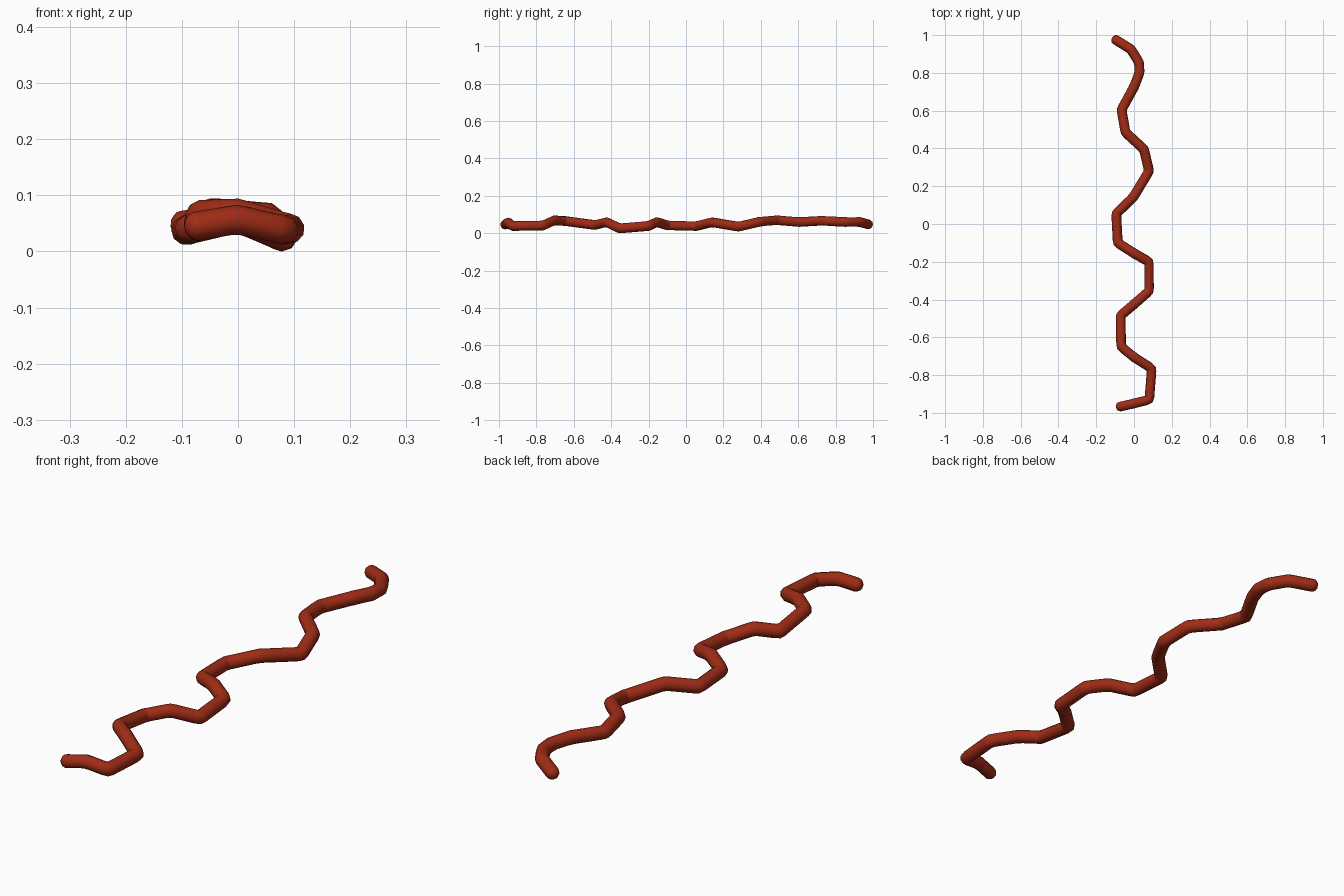
import bpy
from mathutils import Vector

if "Cube" in bpy.data.objects:
    bpy.data.objects.remove(bpy.data.objects["Cube"])

R = 0.026

# centreline of the wavy body, back to front
PATH = [(-.097, .975, .052), (-.016, .925, .065), (.027, .855, .064), (.029, .80, .067),
        (0, .725, .071), (-.066, .605, .064), (-.045, .485, .074), (.053, .395, .066),
        (.08, .28, .039), (-.005, .14, .063), (-.094, .055, .042), (-.086, -.1, .046),
        (0, -.155, .064), (.079, -.2, .043), (.08, -.355, .03), (0, -.425, .064),
        (-.071, -.485, .048), (-.068, -.65, .07), (0, -.705, .073), (.094, -.765, .045),
        (.081, -.93, .043), (0, -.95, .062), (-.073, -.967, .05)]
pts = [Vector(p) for p in PATH]

# chamfer every bend, then round both ends with shrinking rings
d0 = (pts[0] - pts[1]).normalized()
d1 = (pts[-1] - pts[-2]).normalized()
CAP = [(0, 1), (.3, .93), (.6, .72), (.8, .4), (.82, 0)]
rings = [(pts[0] + d0 * R * t, r) for t, r in reversed(CAP)]
for a, b, c in zip(pts, pts[1:], pts[2:]):
    u, v = (a - b).normalized(), (c - b).normalized()
    rings += [(b + u * .016, 1), (b + (u + v) * .003, 1.03), (b + v * .016, 1)]
rings += [(pts[-1] + d1 * R * t, r) for t, r in CAP]

# tube swept along the path
curve = bpy.data.curves.new("wavy_body", 'CURVE')
curve.dimensions = '3D'
curve.bevel_depth = R
curve.bevel_resolution = 3
spline = curve.splines.new('POLY')
spline.points.add(len(rings) - 1)
for sp, (co, r) in zip(spline.points, rings):
    sp.co = (*co, 1)
    sp.radius = r
body = bpy.data.objects.new("wavy_body", curve)
bpy.context.collection.objects.link(body)
mat = bpy.data.materials.new("dark_red")
mat.diffuse_color = (.35, .025, .008, 1)
mat.use_nodes = True
mat.node_tree.nodes["Principled BSDF"].inputs["Base Color"].default_value = mat.diffuse_color
curve.materials.append(mat)

# turn into a smooth mesh
bpy.context.view_layer.objects.active = body
body.select_set(True)
bpy.ops.object.convert(target='MESH')
bpy.ops.object.shade_smooth()

# rest on the ground
low = min(v.co.z for v in body.data.vertices)
for v in body.data.vertices:
    v.co.z -= low
